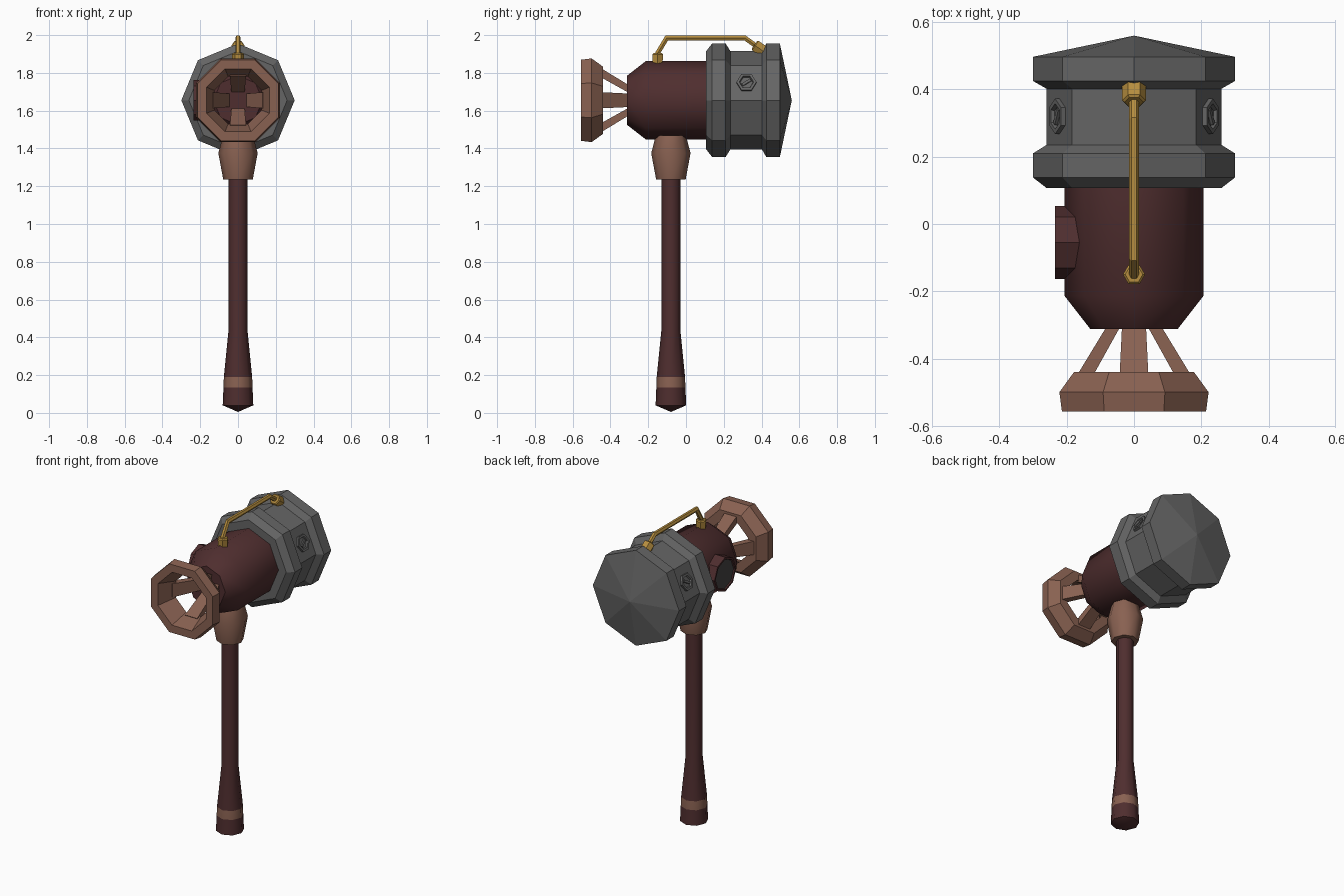
import bpy, bmesh
from math import cos, sin, pi, radians
from mathutils import Vector, Matrix

cube = bpy.data.objects.get("Cube")
if cube:
    bpy.data.objects.remove(cube)


def material(name, r, g, b):
    m = bpy.data.materials.new(name)
    m.use_nodes = True
    m.diffuse_color = (r, g, b, 1)
    m.node_tree.nodes["Principled BSDF"].inputs["Base Color"].default_value = (r, g, b, 1)
    return m


RED = material("dark red", 0.078, 0.027, 0.028)
GREY = material("steel grey", 0.13, 0.13, 0.13)
BROWN = material("copper brown", 0.25, 0.12, 0.083)
GOLD = material("brass", 0.47, 0.27, 0.05)
DARK = material("dark grey", 0.06, 0.057, 0.055)

HEAD_Z = 1.655
GRIP_Y = -0.08


def frame(origin, axis, side):
    """Matrix with local z along axis and local x along side."""
    z = Vector(axis).normalized()
    x = Vector(side).normalized()
    y = z.cross(x)
    m = Matrix((x, y, z)).transposed().to_4x4()
    m.translation = Vector(origin)
    return m


def finish(name, bm, mats, smooth):
    bmesh.ops.recalc_face_normals(bm, faces=bm.faces)
    mesh = bpy.data.meshes.new(name)
    bm.to_mesh(mesh)
    bm.free()
    for m in mats:
        mesh.materials.append(m)
    ob = bpy.data.objects.new(name, mesh)
    bpy.context.collection.objects.link(ob)
    if smooth:
        bpy.ops.object.select_all(action='DESELECT')
        ob.select_set(True)
        bpy.context.view_layer.objects.active = ob
        bpy.ops.object.shade_smooth_by_angle(angle=radians(smooth))
    return ob


def lathe(name, profile, matrix, mats, sides=8, phase=0.0, closed=False,
          accents=(), smooth=0):
    """Revolve (radius, height) points; accents lists segments in the 2nd material."""
    bm = bmesh.new()
    rings = []
    for r, h in profile:
        n = sides if r > 0 else 1
        rings.append([bm.verts.new(matrix @ Vector((
            r * cos(phase + 2 * pi * i / sides),
            r * sin(phase + 2 * pi * i / sides), h))) for i in range(n)])
    pairs = list(zip(rings, rings[1:]))
    if closed:
        pairs.append((rings[-1], rings[0]))
    for k, (a, b) in enumerate(pairs):
        for i in range(sides):
            j = (i + 1) % sides
            quad = [a[i % len(a)], a[j % len(a)], b[j % len(b)], b[i % len(b)]]
            f = bm.faces.new(list(dict.fromkeys(quad)))
            f.material_index = int(k in accents)
    if not closed:
        for ring in (rings[0], rings[-1]):
            if len(ring) > 1:
                bm.faces.new(ring)
    return finish(name, bm, mats, smooth)


def beam(name, a, b, side, size_a, size_b, mat):
    """Tapered rectangular bar from a to b; sizes are (width along side, thickness)."""
    a, b = Vector(a), Vector(b)
    bm = bmesh.new()
    rings = []
    for p, (w, t) in ((a, size_a), (b, size_b)):
        m = frame(p, b - a, side)
        rings.append([bm.verts.new(m @ Vector((w / 2 * u, t / 2 * v, 0)))
                      for u, v in ((-1, -1), (1, -1), (1, 1), (-1, 1))])
    for i in range(4):
        j = (i + 1) % 4
        bm.faces.new((rings[0][i], rings[0][j], rings[1][j], rings[1][i]))
    for ring in rings:
        bm.faces.new(ring)
    return finish(name, bm, [mat], 0)


along_head = frame((0, 0, HEAD_Z), (0, 1, 0), (1, 0, 0))
upright = Matrix.Translation((0, GRIP_Y, 0))

# Handle with flared pommel and copper band
lathe("handle", [(0, 0.005), (0.081, 0.04), (0.077, 0.135), (0.075, 0.19),
                 (0.05, 0.44), (0.05, 1.27)],
      upright, [RED, BROWN], accents=(2,), smooth=50)

# Collar joining handle and head
lathe("collar", [(0.078, 1.235), (0.104, 1.375), (0.08, 1.468)],
      upright, [BROWN], smooth=50)

# Head barrel
lathe("barrel", [(0.13, -0.312), (0.207, -0.213), (0.207, 0.13)],
      along_head, [RED], smooth=50)

# Steel striking head with two raised hoops and a shallow cone end
lathe("striking_head", [(0.26, 0.107), (0.3, 0.138), (0.3, 0.21), (0.26, 0.235),
                        (0.26, 0.402), (0.3, 0.425), (0.3, 0.497), (0, 0.56)],
      along_head, [GREY])

# Flared cage ring at the front and its four struts
lathe("cage_ring", [(0.232, -0.557), (0.24, -0.5), (0.193, -0.44),
                    (0.135, -0.44), (0.18, -0.557)],
      along_head, [BROWN], phase=pi / 8, closed=True)
for i, label in enumerate(("left", "top", "right", "bottom")):
    out = Vector((round(cos(i * pi / 2)), 0, round(sin(i * pi / 2))))
    side = out.cross(Vector((0, 1, 0)))
    base = Vector((0, 0, HEAD_Z))
    beam("cage_strut_" + label,
         base + out * 0.148 + Vector((0, -0.455, 0)),
         base + out * 0.058 + Vector((0, -0.30, 0)),
         side, (0.085, 0.042), (0.07, 0.035), BROWN)

# Side port with dark cover
port = frame((0, -0.055, HEAD_Z), (-1, 0, 0), (0, 1, 0))
lathe("side_port", [(0.108, 0.1), (0.108, 0.235), (0.096, 0.235), (0.092, 0.228), (0, 0.228)],
      port, [RED, DARK], accents=(3,))

# Slotted hexagonal bolts on the upper side faces
for s, label in ((1, "left"), (-1, "right")):
    n = Vector((s * cos(pi / 8), 0, sin(pi / 8)))
    seat = Vector((0, 0.32, HEAD_Z)) + n * 0.24
    m = frame(seat, n, (0, 1, 0))
    lathe("bolt_" + label, [(0.053, -0.02), (0.053, 0.014), (0.038, 0.014),
                            (0.034, 0.003), (0, 0.003)],
          m, [GREY], sides=6)
    beam("bolt_bar_" + label, m @ Vector((-0.022, -0.014 * s, 0.006)),
         m @ Vector((0.022, 0.014 * s, 0.006)), n, (0.012, 0.014), (0.012, 0.014), GREY)

# Brass pipe over the top
path = [(0, -0.15, 1.85), (0, -0.15, 1.905), (0, -0.102, 1.985),
        (0, 0.312, 1.985), (0, 0.41, 1.915)]
pts = [Vector(p) for p in path]
bm = bmesh.new()
rings = []
for k, p in enumerate(pts):
    before = (p - pts[k - 1]).normalized() if k else Vector((0, 0, 1))
    after = (pts[k + 1] - p).normalized() if k + 1 < len(pts) else before
    m = frame(p, before + after, (1, 0, 0))
    stretch = 1 / cos(before.angle(after) / 2)
    rings.append([bm.verts.new(m @ Vector((0.0145 * cos(i * pi / 3),
                                           0.0145 * stretch * sin(i * pi / 3), 0)))
                  for i in range(6)])
for a, b in zip(rings, rings[1:]):
    for i in range(6):
        j = (i + 1) % 6
        bm.faces.new((a[i], a[j], b[j], b[i]))
for ring in (rings[0], rings[-1]):
    bm.faces.new(ring)
finish("pipe", bm, [GOLD], 0)

# Hexagonal pipe nuts
lathe("front_pipe_nut", [(0.03, -0.03), (0.033, 0.018), (0.026, 0.024)],
      frame((0, -0.15, 1.88), (0, 0, 1), (1, 0, 0)), [GOLD], sides=6)
lathe("back_pipe_nut", [(0.035, -0.03), (0.035, 0.022), (0.028, 0.028)],
      frame((0, 0.385, 1.932), (0, -0.814, 0.581), (1, 0, 0)), [GOLD], sides=6)
